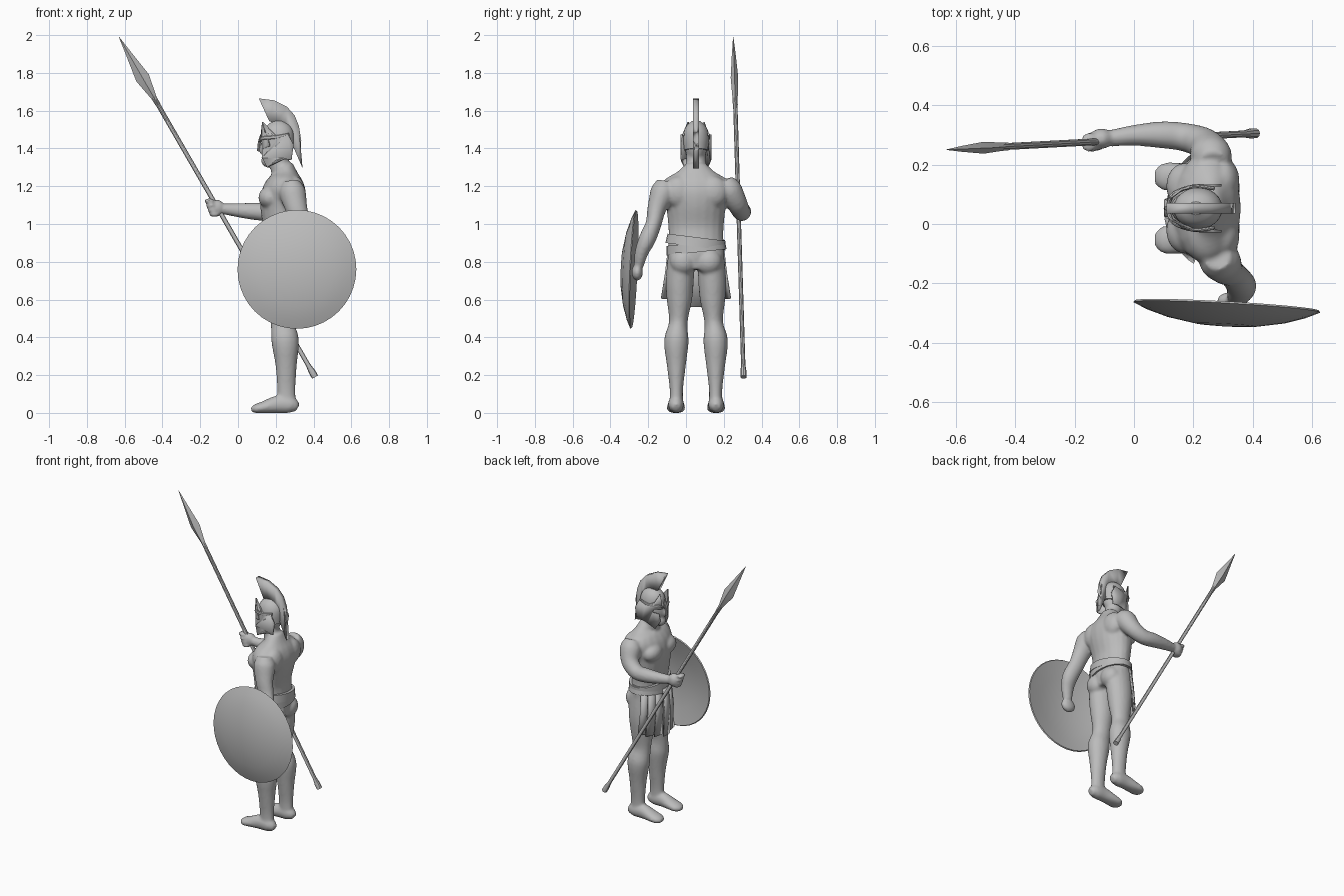
import bpy, bmesh, math
from mathutils import Vector, Matrix

if "Cube" in bpy.data.objects:
    bpy.data.objects.remove(bpy.data.objects["Cube"])

grey = bpy.data.materials.new("plain grey")
grey.use_nodes = True
grey.diffuse_color = (0.5, 0.5, 0.5, 1)
grey.node_tree.nodes["Principled BSDF"].inputs["Base Color"].default_value = (0.5, 0.5, 0.5, 1)

MID = 0.053  # y of the figure's own middle plane


def finish(bm, name, angle=35):
    bmesh.ops.recalc_face_normals(bm, faces=bm.faces)
    mesh = bpy.data.meshes.new(name)
    bm.to_mesh(mesh)
    bm.free()
    mesh.materials.append(grey)
    obj = bpy.data.objects.new(name, mesh)
    bpy.context.collection.objects.link(obj)
    bpy.ops.object.select_all(action="DESELECT")
    obj.select_set(True)
    bpy.context.view_layer.objects.active = obj
    bpy.ops.object.shade_smooth_by_angle(angle=math.radians(angle))
    return obj


def spline(pts, steps):
    """Smooth run of stations through the given ones."""
    pts = [Vector(p) for p in pts]
    out = []
    for i in range(len(pts) - 1):
        p0, p1, p2 = pts[max(i - 1, 0)], pts[i], pts[i + 1]
        p3 = pts[min(i + 2, len(pts) - 1)]
        for k in range(steps):
            t = k / steps
            out.append(p1 + (p2 - p0) * (t / 2) + (p0 * 2 - p1 * 5 + p2 * 4 - p3) * (t * t / 2)
                       + (p1 * 3 - p0 - p2 * 3 + p3) * (t ** 3 / 2))
    return out + [pts[-1]]


def loft(bm, stations, sides=20, steps=4):
    """Elliptical rings along a path; station = x, y, z, half depth, half width."""
    st = spline(stations, steps)
    rings = []
    for i, s in enumerate(st):
        t = (st[min(i + 1, len(st) - 1)].xyz - st[max(i - 1, 0)].xyz).normalized()
        v = Vector((0, 1, 0))
        v = (v - t * v.dot(t)).normalized()
        u = v.cross(t)
        rings.append([bm.verts.new(s.xyz + u * s[3] * math.cos(a) + v * s[4] * math.sin(a))
                      for a in (math.tau * k / sides for k in range(sides))])
    for r, q in zip(rings, rings[1:]):
        for k in range(sides):
            n = (k + 1) % sides
            bm.faces.new((r[k], r[n], q[n], q[k]))
    bm.faces.new(rings[0])
    bm.faces.new(rings[-1])


def blob(bm, centre, size):
    m = Matrix.Translation(centre) @ Matrix.Diagonal((*size, 1))
    bmesh.ops.create_icosphere(bm, subdivisions=3, radius=1, matrix=m)


# Body: torso, neck and head
bm = bmesh.new()
loft(bm, [(.24, MID, .76, .09, .13), (.24, MID, .84, .105, .15), (.235, MID, .93, .095, .145),
          (.23, MID, 1.0, .10, .148), (.235, MID, 1.1, .118, .16), (.245, MID, 1.18, .115, .185),
          (.25, MID, 1.235, .092, .165), (.25, MID, 1.275, .06, .10), (.24, MID, 1.31, .05, .06)])
loft(bm, [(.25, MID, 1.22, .065, .07), (.225, MID, 1.3, .053, .056), (.21, MID, 1.4, .05, .05)])
blob(bm, (.205, MID, 1.42), (.083, .06, .105))
blob(bm, (.155, MID, 1.335), (.032, .035, .035))
blob(bm, (.127, MID, 1.395), (.02, .012, .028))

# Body: paired muscles, legs and feet
for s in (-1, 1):
    blob(bm, (.17, MID + s * .075, 1.14), (.062, .078, .06))
    blob(bm, (.295, MID + s * .068, .80), (.062, .07, .07))
    blob(bm, (.30, MID + s * .09, 1.17), (.055, .08, .085))
    leg = [(.24, .078, .84, .095, .07), (.237, .086, .7, .088, .074), (.235, .088, .6, .077, .067),
           (.235, .094, .48, .062, .049), (.25, .104, .38, .073, .065), (.255, .104, .25, .056, .05),
           (.256, .104, .12, .048, .035), (.258, .104, .03, .052, .038)]
    loft(bm, [(x, MID + s * y, z, a, b) for x, y, z, a, b in leg])
    foot = [(.315, .025, .022, .022), (.28, .042, .044, .04), (.21, .045, .047, .042),
            (.14, .03, .033, .048), (.095, .022, .025, .045), (.07, .018, .012, .022)]
    loft(bm, [(x, MID + s * .106, z, a, b) for x, z, a, b in foot])

# Body: hanging shield arm and bent spear arm with their fists
loft(bm, [(.28, -.11, 1.225, .045, .045), (.288, -.122, 1.17, .07, .066), (.31, -.155, 1.08, .058, .05),
          (.335, -.172, 1.0, .052, .042), (.36, -.205, .92, .052, .045), (.355, -.235, .85, .043, .036),
          (.342, -.25, .78, .03, .026)])
blob(bm, (.33, -.258, .745), (.052, .03, .045))
loft(bm, [(.265, .2, 1.225, .05, .05), (.26, .228, 1.18, .07, .068), (.235, .27, 1.11, .056, .055),
          (.17, .292, 1.066, .048, .048), (.09, .30, 1.067, .046, .045), (0, .298, 1.073, .037, .035),
          (-.08, .288, 1.08, .028, .028)])
blob(bm, (-.11, .287, 1.085), (.04, .035, .044))
for k in range(4):
    blob(bm, (-.125 - .009 * k, .275, 1.05 + .024 * k), (.028, .034, .013))
for v in bm.verts:
    v.co.z = max(v.co.z, 0)
body = finish(bm, "body")
remesh = body.modifiers.new("blend", "REMESH")
remesh.mode = "VOXEL"
remesh.voxel_size = 0.009
remesh.use_smooth_shade = True
relax = body.modifiers.new("relax", "SMOOTH")
relax.factor = 0.5
relax.iterations = 4

# Helmet bowl
bm = bmesh.new()
loft(bm, [(.225, MID, 1.39, .07, .062), (.218, MID, 1.44, .08, .07), (.213, MID, 1.485, .08, .066),
          (.21, MID, 1.52, .062, .05), (.208, MID, 1.545, .028, .022)], 24)
finish(bm, "helmet_bowl")


def plate(name, outline, y_at, thick):
    """Sheet cut from an x-z outline, bent by y_at(x)."""
    bm = bmesh.new()
    f = bm.faces.new([bm.verts.new((x, y_at(x), z)) for x, z in outline])
    bmesh.ops.triangulate(bm, faces=[f])
    obj = finish(bm, name, 20)
    mod = obj.modifiers.new("thickness", "SOLIDIFY")
    mod.thickness = thick
    mod.offset = 0
    return obj


# Helmet side plates rising to a point at the brow, with eye notches
cheek = [(.13, 1.54), (.16, 1.478), (.215, 1.455), (.265, 1.475), (.295, 1.42), (.283, 1.34),
         (.24, 1.345), (.20, 1.335), (.155, 1.30), (.128, 1.35), (.135, 1.40), (.168, 1.412),
         (.165, 1.432), (.118, 1.435)]
for s, tag in ((-1, "shield_side"), (1, "spear_side")):
    plate("helmet_cheek_" + tag, cheek,
          lambda x: MID + s * (.077 - 5.5 * max(0, .21 - x) ** 2), .008)

# Helmet brow ridge and nose guard
for s in (-1, 1):
    bm = bmesh.new()
    loft(bm, [(.115, MID + s * .012, 1.44, .007, .007), (.135, MID + s * .05, 1.455, .009, .007),
              (.2, MID + s * .073, 1.46, .009, .006), (.27, MID + s * .066, 1.475, .007, .006)], 8)
    finish(bm, "brow_ridge")
bm = bmesh.new()
loft(bm, [(.125, MID, 1.47, .008, .016), (.113, MID, 1.43, .008, .01), (.108, MID, 1.385, .007, .008)], 8)
finish(bm, "nose_guard")

# Crest
plate("helmet_crest", [(.11, 1.665), (.19, 1.655), (.26, 1.62), (.30, 1.575), (.322, 1.52), (.335, 1.445),
                       (.332, 1.38), (.342, 1.295), (.318, 1.35), (.292, 1.41), (.285, 1.46), (.25, 1.52),
                       (.20, 1.53), (.165, 1.545), (.145, 1.60)], lambda x: MID, .034)

# Two crossed belt bands
for tilt, z, name in ((-7, .905, "upper_belt"), (6, .875, "lower_belt")):
    bm = bmesh.new()
    m = (Matrix.Translation((.237, MID, z)) @ Matrix.Rotation(math.radians(tilt), 4, "X")
         @ Matrix.Diagonal((.118, .16, 1, 1)))
    bmesh.ops.create_cone(bm, cap_ends=True, segments=28, radius1=1, radius2=.97, depth=.05, matrix=m)
    finish(bm, name)

# Hanging skirt strips around the front
for k in range(-3, 4):
    ang = math.radians(21 * k)
    bm = bmesh.new()
    low = .56 + .015 * abs(k)
    rows = []
    for z, rx, ry in ((.88, .115, .155), (.74, .128, .172), (low, .122, .195)):
        rows.append([bm.verts.new((.237 - rx * math.cos(ang + d), MID + ry * math.sin(ang + d), z))
                     for d in (-.17, 0, .17)])
    for r, q in zip(rows, rows[1:]):
        for j in range(2):
            bm.faces.new((r[j], r[j + 1], q[j + 1], q[j]))
    strip = finish(bm, "skirt_strip")
    strip.modifiers.new("thickness", "SOLIDIFY").thickness = .009

# Spear: shaft with butt, and a flat diamond blade
tip, butt = Vector((-.63, .25, 1.99)), Vector((.408, .305, .19))


def along(rows):
    return [(*tip.lerp(butt, t), a, b) for t, a, b in rows]


bm = bmesh.new()
loft(bm, along([(.16, .011, .011), (.2, .012, .012), (.965, .012, .012), (.985, .018, .017), (1, .018, .017)]),
     10, 1)
finish(bm, "spear_shaft")
bm = bmesh.new()
loft(bm, along([(0, .001, .001), (.05, .016, .010), (.12, .038, .02), (.178, .015, .014), (.2, .013, .013)]),
     4, 1)
finish(bm, "spear_blade", 20)

# Round dished shield, slightly turned
bm = bmesh.new()
turn = Vector((-.056, -1, .045)).to_track_quat("Z", "Y").to_matrix().to_4x4()
profile = [(0, .065), (.1, .06), (.2, .042), (.27, .02), (.315, 0), (.31, -.006), (.2, .022), (.1, .038), (0, .044)]
verts = [bm.verts.new((r, 0, h)) for r, h in profile]
edges = [bm.edges.new(p) for p in zip(verts, verts[1:])]
bmesh.ops.spin(bm, geom=verts + edges, axis=(0, 0, 1), cent=(0, 0, 0), angle=math.tau, steps=40)
bmesh.ops.remove_doubles(bm, verts=bm.verts, dist=.0005)
bmesh.ops.transform(bm, matrix=Matrix.Translation((.312, -.28, .76)) @ turn, verts=bm.verts)
finish(bm, "shield")
